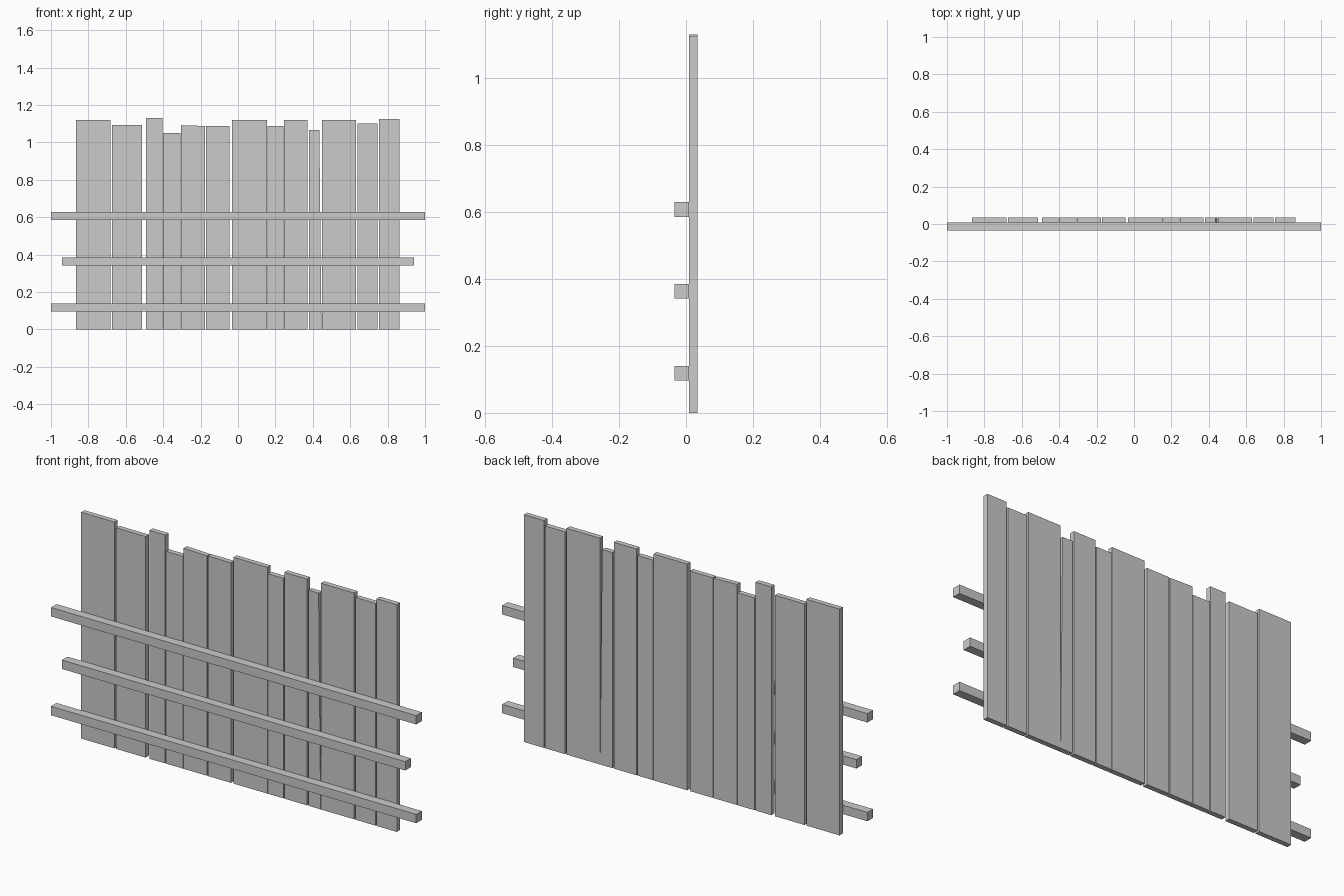
import bpy, bmesh

if "Cube" in bpy.data.objects:
    bpy.data.objects.remove(bpy.data.objects["Cube"])


def slab(name, outline, y0, y1):
    """Extrude an (x, z) outline, listed counter-clockwise from the front, along y."""
    bm = bmesh.new()
    face = bm.faces.new([bm.verts.new((x, y0, z)) for x, z in outline])
    ext = bmesh.ops.extrude_face_region(bm, geom=[face], use_keep_orig=True)
    moved = [v for v in ext["geom"] if isinstance(v, bmesh.types.BMVert)]
    bmesh.ops.translate(bm, verts=moved, vec=(0, y1 - y0, 0))
    bmesh.ops.recalc_face_normals(bm, faces=bm.faces)
    mesh = bpy.data.meshes.new(name)
    bm.to_mesh(mesh)
    bm.free()
    obj = bpy.data.objects.new(name, mesh)
    bpy.context.collection.objects.link(obj)
    return obj


FRONT, JOINT, BACK = -0.0345, 0.009, 0.0345

# Upright planks: left, right at top, right at bottom, height left, height right
planks = [
    (-0.865, -0.683, -0.683, 1.120, 1.120),
    (-0.673, -0.512, -0.512, 1.094, 1.094),
    (-0.491, -0.405, -0.405, 1.130, 1.130),
    (-0.400, -0.307, -0.307, 1.051, 1.051),
    (-0.304, -0.176, -0.176, 1.092, 1.088),
    (-0.171, -0.045, -0.045, 1.089, 1.089),
    (-0.031, 0.154, 0.154, 1.120, 1.120),
    (0.157, 0.242, 0.242, 1.089, 1.089),
    (0.247, 0.371, 0.371, 1.120, 1.120),
    (0.379, 0.435, 0.446, 1.067, 1.067),
    (0.448, 0.630, 0.630, 1.120, 1.120),
    (0.638, 0.747, 0.747, 1.100, 1.100),
    (0.753, 0.863, 0.863, 1.125, 1.125),
]
for i, (left, right, foot, hl, hr) in enumerate(planks, 1):
    slab(f"plank_{i}", [(left, 0), (foot, 0), (right, hr), (left, hl)], JOINT, BACK)

# Horizontal rails across the front
for name, z, half in (("lower_rail", 0.118, 1.0), ("middle_rail", 0.363, 0.94), ("upper_rail", 0.607, 1.0)):
    lo, hi = z - 0.022, z + 0.022
    slab(name, [(-half, lo), (half, lo), (half, hi), (-half, hi)], FRONT, JOINT)
